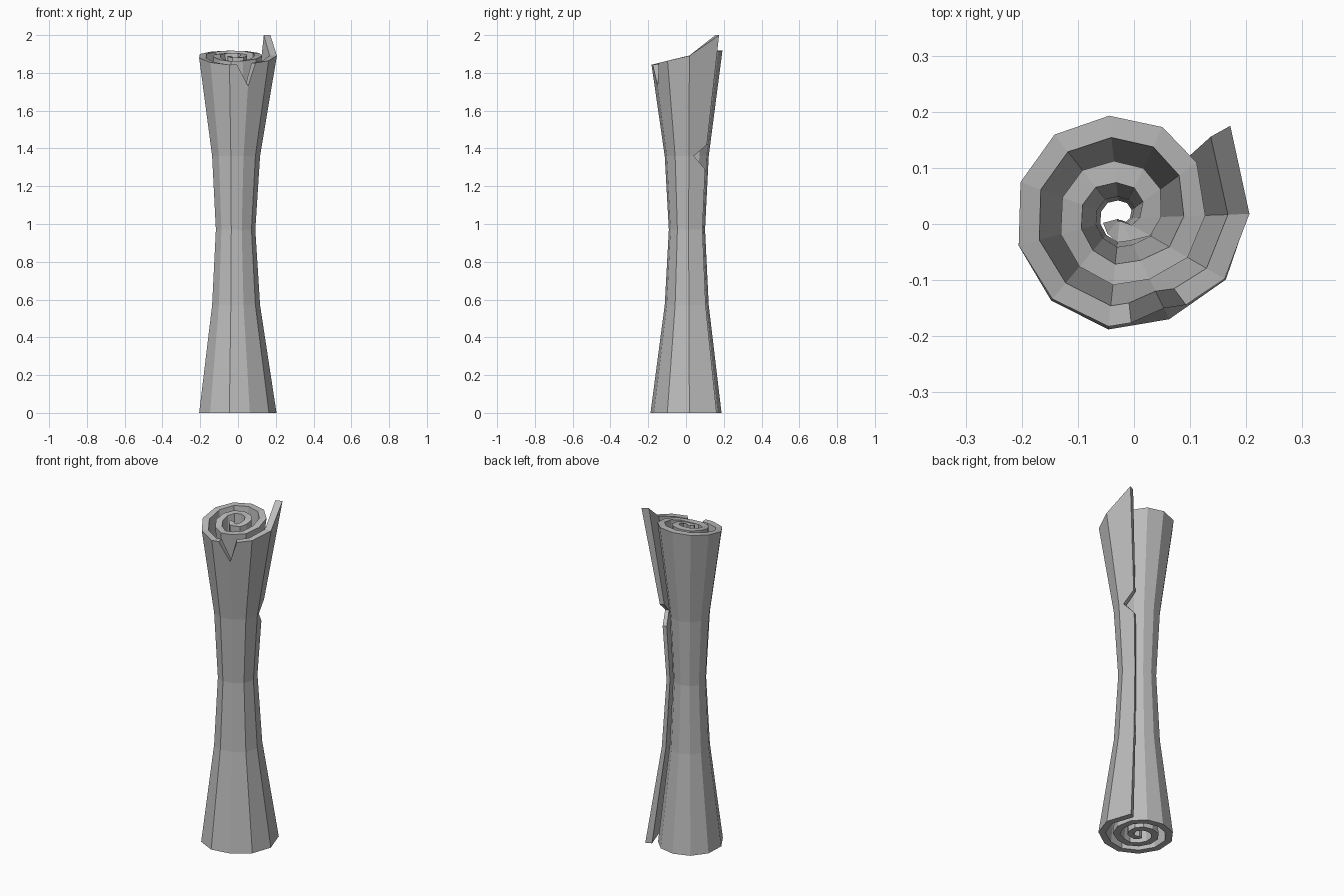
import bpy, bmesh
from math import radians, cos, sin
from mathutils import Vector

cube = bpy.data.objects.get("Cube")
if cube:
    bpy.data.objects.remove(cube, do_unlink=True)

paper = bpy.data.materials.new("paper_grey")
paper.use_nodes = True
paper.diffuse_color = (0.5, 0.5, 0.5, 1)
paper.node_tree.nodes["Principled BSDF"].inputs["Base Color"].default_value = (0.5, 0.5, 0.5, 1)

CENTRE = Vector((-0.025, 0.01))
PITCH, THICK = 0.078, 0.038
# Angle and radius of each fold over one turn of the roll
TURN = [(2, .229), (-30, .218), (-64, .2), (-96, .199), (-130, .191), (-165, .187),
        (-200, .186), (-232, .185), (-264, .179), (-295, .175), (-324, .166)]
# Hourglass: height and relative width
WAIST = [(0, 1), (0.57, 0.62), (0.97, 0.51), (1.36, 0.62), (1.88, 1)]
ROWS = [0, 0.57, 0.97, 1.29, 1.36, 1.42]


def width(z):
    for (z0, s0), (z1, s1) in zip(WAIST, WAIST[1:]):
        if z <= z1 or z1 == WAIST[-1][0]:
            return s0 + (s1 - s0) * (z - z0) / (z1 - z0)


def polar(angle, r):
    return Vector((cos(radians(angle)), sin(radians(angle)))) * r


def fold(angle, r):
    """Outer point, inner point and top height of one fold."""
    outer, inner = polar(angle, r), polar(angle, max(r - THICK, 0.006))
    y = outer.y + CENTRE.y
    return outer, inner, 1.888 + y * (0.24 if y < 0 else 0.16)


def between(a, b, t):
    return a[0].lerp(b[0], t), a[1].lerp(b[1], t), a[2] + (b[2] - a[2]) * t


# Spiral of folds from the loose outer flap to the core
folds = [fold(a, r - PITCH * turn) for turn in range(3) for a, r in TURN][:28]
flap = (polar(40, 0.236), polar(42, 0.2), 2.0)

# Torn V in the front rim
before, tip, after = folds[1:4]
folds[1:4] = [before, between(before, tip, 0.68), (tip[0], tip[1], 1.73),
              between(tip, after, 0.62), after]
folds.insert(0, flap)

# Outer and inner skins
bm = bmesh.new()
skins = []
for side in (0, 1):
    grid = []
    for i, f in enumerate(folds):
        column = []
        for row, z in enumerate(ROWS + [f[2]]):
            p = f[side]
            if i == 0 and row == 4:      # nick in the edge of the flap
                p = p.lerp(folds[1][side], 0.7)
            p = CENTRE + p * width(z)
            column.append(bm.verts.new((p.x, p.y, z)))
        grid.append(column)
    skins.append(grid)
    for a, b in zip(grid, grid[1:]):
        for j in range(len(ROWS)):
            bm.faces.new((a[j], b[j], b[j + 1], a[j + 1]))

# Close the rims and the two long edges
out, inn = skins
for i in range(len(folds) - 1):
    for j in (0, -1):
        bm.faces.new((out[i][j], out[i + 1][j], inn[i + 1][j], inn[i][j]))
for i in (0, -1):
    for j in range(len(ROWS)):
        bm.faces.new((out[i][j], out[i][j + 1], inn[i][j + 1], inn[i][j]))
bmesh.ops.recalc_face_normals(bm, faces=bm.faces)

mesh = bpy.data.meshes.new("rolled_scroll")
bm.to_mesh(mesh)
bm.free()
mesh.materials.append(paper)
scroll = bpy.data.objects.new("rolled_scroll", mesh)
bpy.context.collection.objects.link(scroll)
